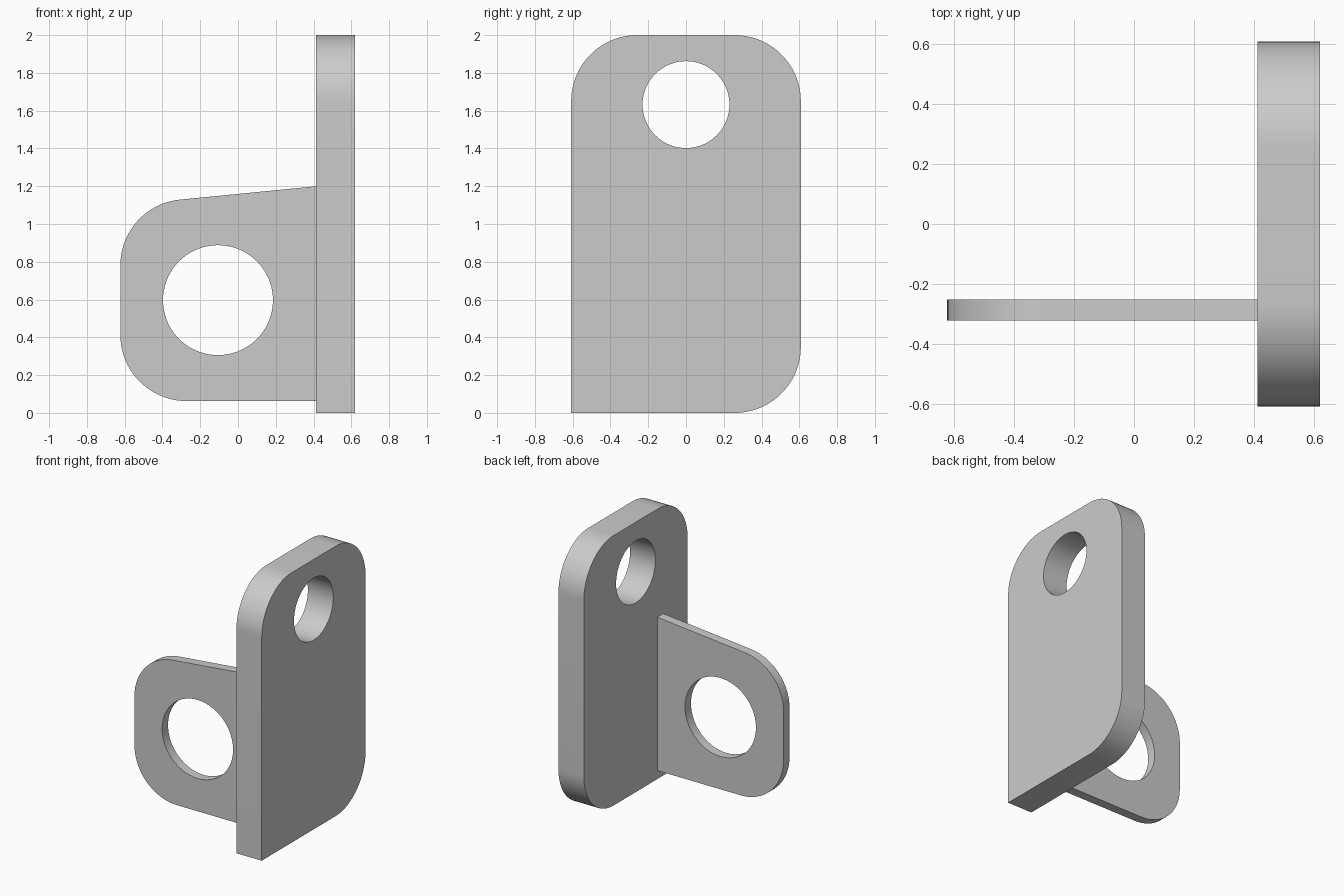
import bpy
import bmesh
import math
from mathutils import Vector

if "Cube" in bpy.data.objects:
    bpy.data.objects.remove(bpy.data.objects["Cube"], do_unlink=True)

GREY = (0.6, 0.6, 0.6, 1.0)
steel = bpy.data.materials.new("plain grey")
steel.use_nodes = True
steel.diffuse_color = GREY
steel.node_tree.nodes["Principled BSDF"].inputs["Base Color"].default_value = GREY


def rounded_outline(corners, segments=20):
    """Replace each (u, v, radius) corner by an arc tangent to both edges."""
    points = []
    for i, (u, v, radius) in enumerate(corners):
        corner = Vector((u, v))
        if radius == 0:
            points.append(corner)
            continue
        to_prev = (Vector(corners[i - 1][:2]) - corner).normalized()
        to_next = (Vector(corners[(i + 1) % len(corners)][:2]) - corner).normalized()
        half = to_prev.angle(to_next) / 2
        centre = corner + (to_prev + to_next).normalized() * radius / math.sin(half)
        start = corner + to_prev * radius / math.tan(half) - centre
        end = corner + to_next * radius / math.tan(half) - centre
        sweep = start.angle(end)
        for k in range(segments + 1):
            a = sweep * k / segments
            points.append(centre + (start * math.sin(sweep - a) + end * math.sin(a)) / math.sin(sweep))
    return points


def circle(u, v, radius, segments=72):
    turn = math.tau / segments
    return [Vector((u + radius * math.cos(turn * k), v + radius * math.sin(turn * k)))
            for k in range(segments)]


def drilled_plate(name, corners, hole, place, thickness):
    """Fill a rounded outline around a round hole and extrude it."""
    bm = bmesh.new()
    edges = []
    for loop in (rounded_outline(corners), circle(*hole)):
        verts = [bm.verts.new(place(p.x, p.y)) for p in loop]
        edges += [bm.edges.new((verts[i - 1], verts[i])) for i in range(len(verts))]
    bmesh.ops.triangle_fill(bm, use_beauty=True, edges=edges)
    result = bmesh.ops.extrude_face_region(bm, geom=bm.faces[:])
    moved = [g for g in result["geom"] if isinstance(g, bmesh.types.BMVert)]
    bmesh.ops.translate(bm, verts=moved, vec=thickness)
    bmesh.ops.recalc_face_normals(bm, faces=bm.faces[:])
    mesh = bpy.data.meshes.new(name)
    bm.to_mesh(mesh)
    bm.free()
    mesh.materials.append(steel)
    obj = bpy.data.objects.new(name, mesh)
    bpy.context.collection.objects.link(obj)
    bpy.ops.object.select_all(action="DESELECT")
    obj.select_set(True)
    bpy.context.view_layer.objects.active = obj
    bpy.ops.object.shade_smooth_by_angle(angle=math.radians(30))
    return obj


# Thick upright plate, with one bottom corner left square
R = 0.35
drilled_plate("upright_plate",
              [(-0.608, 0, 0), (0.608, 0, R), (0.608, 2, R), (-0.608, 2, R)],
              (0, 1.632, 0.23),
              lambda u, v: (0.412, u, v), (0.208, 0, 0))

# Thin side tab with a sloping top edge
drilled_plate("side_tab",
              [(0.415, 0.063, 0), (0.415, 1.2, 0), (-0.623, 1.098, R), (-0.623, 0.063, R)],
              (-0.106, 0.597, 0.291),
              lambda u, v: (u, -0.322, v), (0, 0.07, 0))
